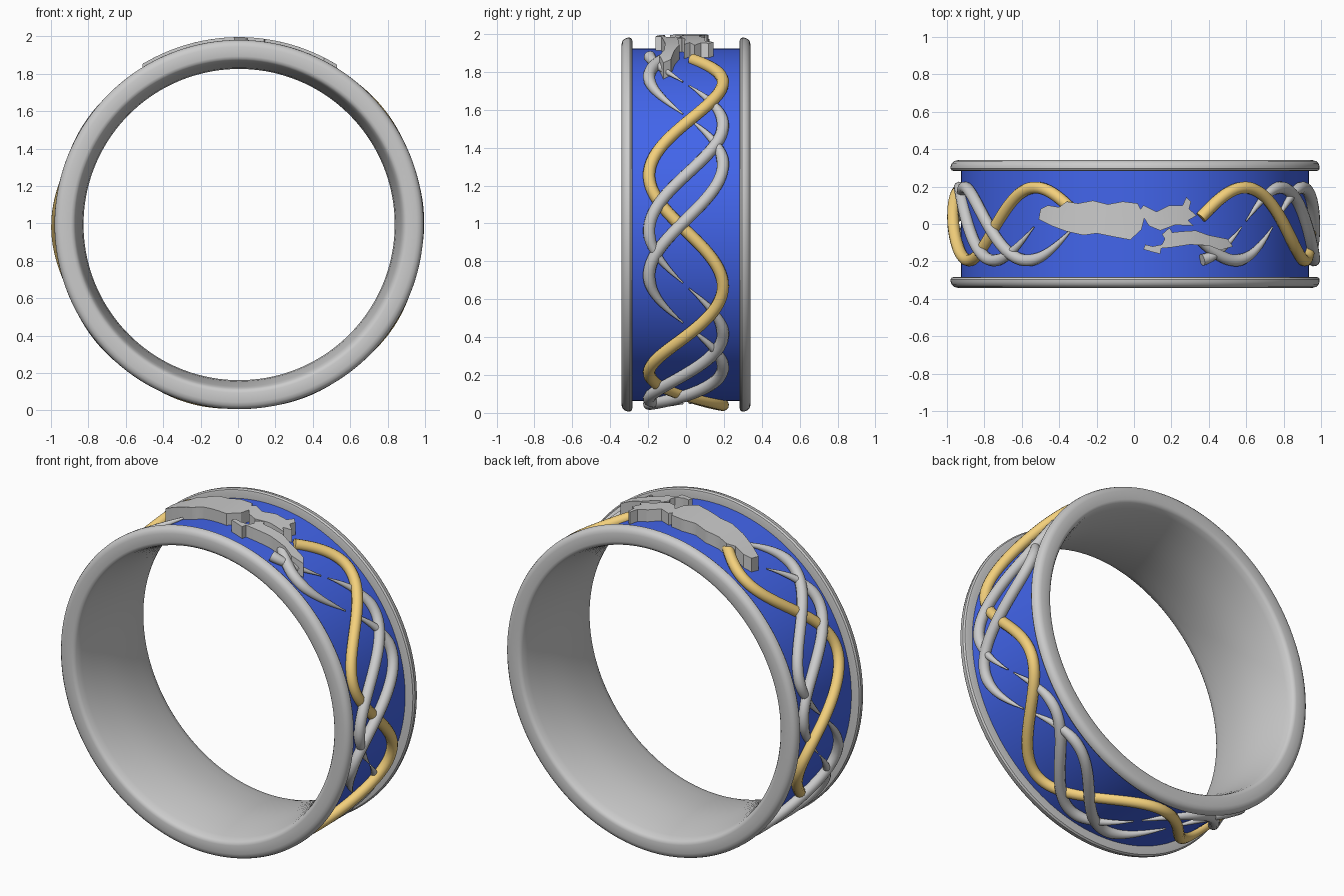
import bpy, bmesh
from math import cos, sin, pi, radians, sqrt, exp

if "Cube" in bpy.data.objects:
    bpy.data.objects.remove(bpy.data.objects["Cube"])

CX, CZ = 0.006, 0.994          # ring axis runs along y through this point


def material(name, rgb):
    m = bpy.data.materials.new(name)
    m.diffuse_color = (*rgb, 1)
    m.use_nodes = True
    m.node_tree.nodes["Principled BSDF"].inputs["Base Color"].default_value = m.diffuse_color
    return m


GOLD = material("gold", (0.90, 0.63, 0.20))
BLUE = material("blue", (0.055, 0.13, 0.83))


def finish(ob, mat=None, angle=35):
    bpy.ops.object.select_all(action='DESELECT')
    ob.select_set(True)
    bpy.context.view_layer.objects.active = ob
    if ob.type == 'CURVE':
        bpy.ops.object.convert(target='MESH')
        ob = bpy.context.object
    if mat:
        ob.data.materials.append(mat)
    bpy.ops.object.shade_smooth_by_angle(angle=radians(angle))


def from_bmesh(name, bm, mat=None, angle=35):
    bmesh.ops.recalc_face_normals(bm, faces=bm.faces)
    me = bpy.data.meshes.new(name)
    bm.to_mesh(me)
    bm.free()
    ob = bpy.data.objects.new(name, me)
    bpy.context.collection.objects.link(ob)
    finish(ob, mat, angle)


def lathe(name, profile, mat=None, n=144):
    """Revolve a closed (radius, y) profile around the ring axis."""
    bm = bmesh.new()
    rings = [[bm.verts.new((CX + r * cos(2 * pi * i / n), y, CZ + r * sin(2 * pi * i / n)))
              for r, y in profile] for i in range(n)]
    m = len(profile)
    for i in range(n):
        a, b = rings[i], rings[(i + 1) % n]
        for j in range(m):
            k = (j + 1) % m
            bm.faces.new((a[j], a[k], b[k], b[j]))
    from_bmesh(name, bm, mat)


def strand(name, start, end, peak, radial, mat=None, taper=(0, 0)):
    """Tube waving across the band; angles in degrees, five waves per turn."""
    cu = bpy.data.curves.new(name, 'CURVE')
    cu.dimensions = '3D'
    cu.bevel_depth = 0.032
    cu.bevel_resolution = 4
    cu.use_fill_caps = True
    n = int((start - end) / 1.5) + 2
    sp = cu.splines.new('POLY')
    sp.points.add(n - 1)
    for i, p in enumerate(sp.points):
        a = start + (end - start) * i / (n - 1)
        r, t = radial(a), radians(a)
        y = 0.195 * cos(radians(5 * (a - peak)))
        p.co = (CX + r * cos(t), y, CZ + r * sin(t), 1)
        s = 1.0
        if taper[0]:
            s = min(s, (start - a) / taper[0])
        if taper[1]:
            s = min(s, (a - end) / taper[1])
        p.radius = max(0.06, s) ** 0.7
    ob = bpy.data.objects.new(name, cu)
    bpy.context.collection.objects.link(ob)
    finish(ob, mat, 60)


def relief(name, outline, outer=1.002, inner=0.915):
    """Flat silhouette bent onto the top of the band."""
    bm = bmesh.new()
    bm.faces.new([bm.verts.new((x, y, 0)) for x, y in outline])
    for i in range(-13, 14):
        bmesh.ops.bisect_plane(bm, geom=bm.verts[:] + bm.edges[:] + bm.faces[:],
                               plane_co=(i * 0.04 + 0.003, 0, 0), plane_no=(1, 0, 0))
    ext = bmesh.ops.extrude_face_region(bm, geom=bm.faces[:], use_keep_orig=True)
    top = {g for g in ext['geom'] if isinstance(g, bmesh.types.BMVert)}
    for v in bm.verts:
        r = outer if v in top else inner
        v.co.z = CZ + sqrt(r * r - (v.co.x - CX) ** 2)
    bmesh.ops.triangulate(bm, faces=[f for f in bm.faces if len(f.verts) > 4])
    from_bmesh(name, bm, angle=30)


# Ring body with comfort-fit bore and two rounded rims
half = [(0.920, 0.283), (0.968, 0.283), (0.980, 0.286), (0.987, 0.296), (0.986, 0.310),
        (0.980, 0.325), (0.968, 0.336), (0.950, 0.341), (0.900, 0.341), (0.886, 0.337),
        (0.876, 0.325), (0.866, 0.290), (0.850, 0.210), (0.838, 0.120), (0.832, 0.040)]
lathe("ring_body", half + [(r, -y) for r, y in reversed(half)])

# Blue enamel band
lathe("enamel_band", [(0.930, 0.286), (0.930, -0.286), (0.900, -0.286), (0.900, 0.286)], BLUE)

# Continuous gold strand, riding over and under
strand("gold_strand", 68, -250, 52,
       lambda a: 0.948 + 0.012 * cos(radians(5 * (a - 39))) + 0.014 * exp(-((a + 180) / 14) ** 2),
       GOLD)


# Paired grey strands with pointed ends, repeated round the band
def grey_radius(a):
    return 0.948 - 0.010 * cos(radians(5 * (a - 39)))


for label, peak in (("first", 34), ("second", 19.5)):
    for k in range(4):
        p = peak - 72 * k
        strand(f"{label}_grey_strand_{k + 1}", p + 17, p - 53, p, grey_radius, taper=(15, 15))
    p = peak + 72
    strand(f"{label}_grey_strand_end", min(68, p + 17), p - 53, p, grey_radius, taper=(0, 15))

# Running animal silhouettes on top
relief("large_animal", [
    (-0.50, 0.08), (-0.46, 0.10), (-0.40, 0.09), (-0.36, 0.12), (-0.30, 0.11), (-0.22, 0.125),
    (-0.14, 0.105), (-0.06, 0.12), (0.02, 0.11), (0.035, 0.08), (0.05, 0.10), (0.12, 0.065),
    (0.19, 0.10), (0.26, 0.10), (0.28, 0.145), (0.305, 0.12), (0.295, 0.08), (0.335, 0.045),
    (0.29, 0.02), (0.32, -0.01), (0.22, -0.005), (0.14, -0.035), (0.08, -0.01), (0.055, 0.03),
    (0.04, -0.03), (-0.02, -0.085), (-0.10, -0.07), (-0.20, -0.05), (-0.27, -0.06),
    (-0.36, -0.04), (-0.44, -0.01), (-0.51, 0.025)])
relief("small_animal", [
    (0.05, -0.135), (0.06, -0.11), (0.10, -0.12), (0.15, -0.11), (0.165, -0.08), (0.15, -0.055),
    (0.19, -0.02), (0.205, -0.045), (0.25, -0.04), (0.33, -0.035), (0.40, -0.06), (0.50, -0.08),
    (0.53, -0.12), (0.46, -0.14), (0.40, -0.115), (0.30, -0.11), (0.20, -0.125), (0.145, -0.13),
    (0.14, -0.16), (0.10, -0.15)])
